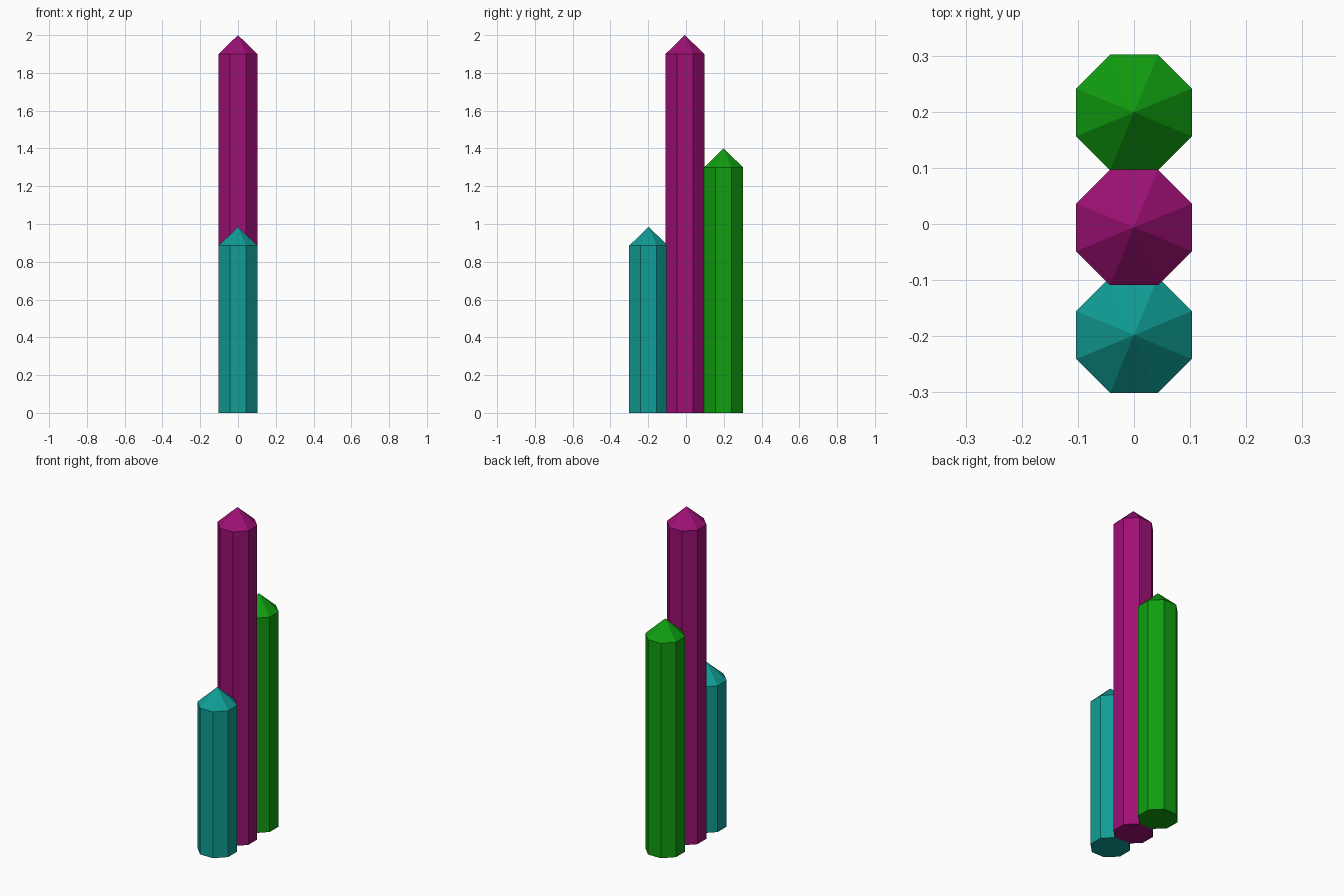
import bpy, bmesh, math

cube = bpy.data.objects.get("Cube")
if cube:
    bpy.data.objects.remove(cube, do_unlink=True)

SIDES = 8
APOTHEM = 0.103                               # centre to flat side
RADIUS = APOTHEM / math.cos(math.pi / SIDES)  # centre to corner


def make_material(name, rgb):
    mat = bpy.data.materials.new(name)
    mat.use_nodes = True
    color = (*rgb, 1.0)
    mat.diffuse_color = color
    mat.node_tree.nodes["Principled BSDF"].inputs["Base Color"].default_value = color
    return mat


def make_column(name, y, shoulder, tip, mat):
    """Eight-sided column with a flat base and a pointed cap."""
    bm = bmesh.new()
    # Base octagon, turned so flat sides face the axes
    base = []
    for i in range(SIDES):
        a = (i + 0.5) * 2 * math.pi / SIDES
        base.append(bm.verts.new((RADIUS * math.cos(a), RADIUS * math.sin(a), 0)))
    bottom = bm.faces.new(base)
    # Shaft: extrude the base, keeping the bottom face
    ret = bmesh.ops.extrude_face_region(bm, geom=[bottom], use_keep_orig=True)
    top_verts = [g for g in ret["geom"] if isinstance(g, bmesh.types.BMVert)]
    top = [g for g in ret["geom"] if isinstance(g, bmesh.types.BMFace)]
    bmesh.ops.translate(bm, verts=top_verts, vec=(0, 0, shoulder))
    # Pointed cap: fan the top face and raise its centre
    centre = bmesh.ops.poke(bm, faces=top)["verts"]
    bmesh.ops.translate(bm, verts=centre, vec=(0, 0, tip - shoulder))
    bmesh.ops.recalc_face_normals(bm, faces=bm.faces)
    mesh = bpy.data.meshes.new(name)
    bm.to_mesh(mesh)
    bm.free()
    mesh.materials.append(mat)
    obj = bpy.data.objects.new(name, mesh)
    obj.location.y = y
    bpy.context.collection.objects.link(obj)
    return obj


teal = make_material("teal", (0.005, 0.34, 0.30))
purple = make_material("purple", (0.34, 0.005, 0.178))
green = make_material("green", (0.005, 0.34, 0.005))

# Three columns in a row, front to back
make_column("front_short_column", -0.198, 0.885, 0.985, teal)
make_column("middle_tall_column", -0.006, 1.90, 2.00, purple)
make_column("back_medium_column", 0.199, 1.30, 1.40, green)
